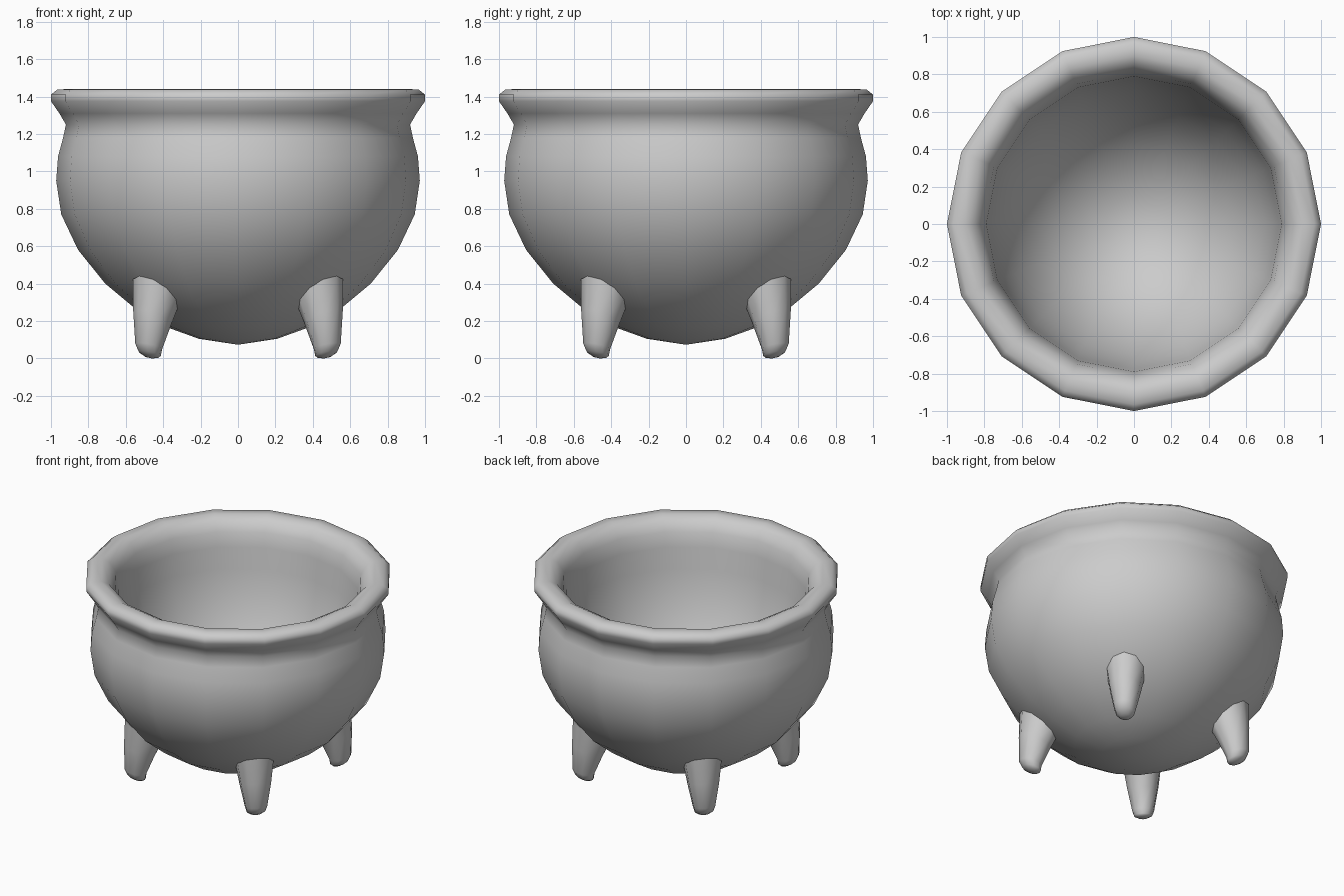
import bpy, bmesh, math

if "Cube" in bpy.data.objects:
    bpy.data.objects.remove(bpy.data.objects["Cube"])


def make_object(name, bm, angle):
    bmesh.ops.recalc_face_normals(bm, faces=bm.faces)
    mesh = bpy.data.meshes.new(name)
    bm.to_mesh(mesh)
    bm.free()
    ob = bpy.data.objects.new(name, mesh)
    bpy.context.collection.objects.link(ob)
    bpy.ops.object.select_all(action='DESELECT')
    ob.select_set(True)
    bpy.context.view_layer.objects.active = ob
    bpy.ops.object.shade_smooth_by_angle(angle=math.radians(angle))
    return ob


def skin(bm, rings):
    for a, b in zip(rings, rings[1:]):
        n = len(a)
        for i in range(n):
            j = (i + 1) % n
            bm.faces.new((a[i], a[j], b[j], b[i]))


# Pot: one lathed shell, outside bottom -> rim -> thick-walled inside
outer = [(0.21, 0.105), (0.39, 0.17), (0.56, 0.275), (0.71, 0.40), (0.855, 0.58),
         (0.945, 0.77), (0.972, 0.95), (0.962, 1.08), (0.935, 1.18), (0.92, 1.25)]
rim = [(0.955, 1.31), (1.0, 1.375), (1.0, 1.41), (0.965, 1.438), (0.90, 1.44),
       (0.85, 1.415), (0.81, 1.35), (0.79, 1.25)]
inner = [(0.775, 1.10), (0.745, 0.95), (0.70, 0.80), (0.63, 0.645),
         (0.54, 0.50), (0.43, 0.38), (0.30, 0.285), (0.15, 0.22)]
SIDES = 16
bm = bmesh.new()
rings = []
for r, z in outer + rim + inner:
    rings.append([bm.verts.new((r * math.cos(2 * math.pi * i / SIDES),
                                r * math.sin(2 * math.pi * i / SIDES), z))
                  for i in range(SIDES)])
skin(bm, rings)
for ring, z in ((rings[0], 0.073), (rings[-1], 0.20)):
    tip = bm.verts.new((0, 0, z))
    for i in range(SIDES):
        bm.faces.new((ring[i], ring[(i + 1) % SIDES], tip))
make_object("pot_bowl", bm, 80)


# Legs: tapered pegs leaning inward, tops cut along the bowl wall
def leg(name, turn):
    bm = bmesh.new()
    n = 10
    rings = []
    # centre distance from axis, height, radius, slope of ring
    for c, z, rad, slope in ((0.655, 0.006, 0.035, 0.15), (0.668, 0.025, 0.06, 0.25),
                             (0.675, 0.065, 0.073, 0.25), (0.647, 0.22, 0.104, 0.4),
                             (0.62, 0.355, 0.125, 0.68)):
        ring = []
        for i in range(n):
            t = 2 * math.pi * i / n
            d = rad * math.cos(t)
            r, s = c + d, rad * math.sin(t)
            ring.append(bm.verts.new((r * math.cos(turn) - s * math.sin(turn),
                                      r * math.sin(turn) + s * math.cos(turn),
                                      max(0.001, z + d * slope))))
        rings.append(ring)
    skin(bm, rings)
    tip = bm.verts.new((0.655 * math.cos(turn), 0.655 * math.sin(turn), 0))
    for i in range(n):
        bm.faces.new((rings[0][i], rings[0][(i + 1) % n], tip))
    bm.faces.new(rings[-1])
    make_object(name, bm, 60)


for k, name in enumerate(("back_right_leg", "back_left_leg", "front_left_leg", "front_right_leg")):
    leg(name, math.radians(45 + 90 * k))
